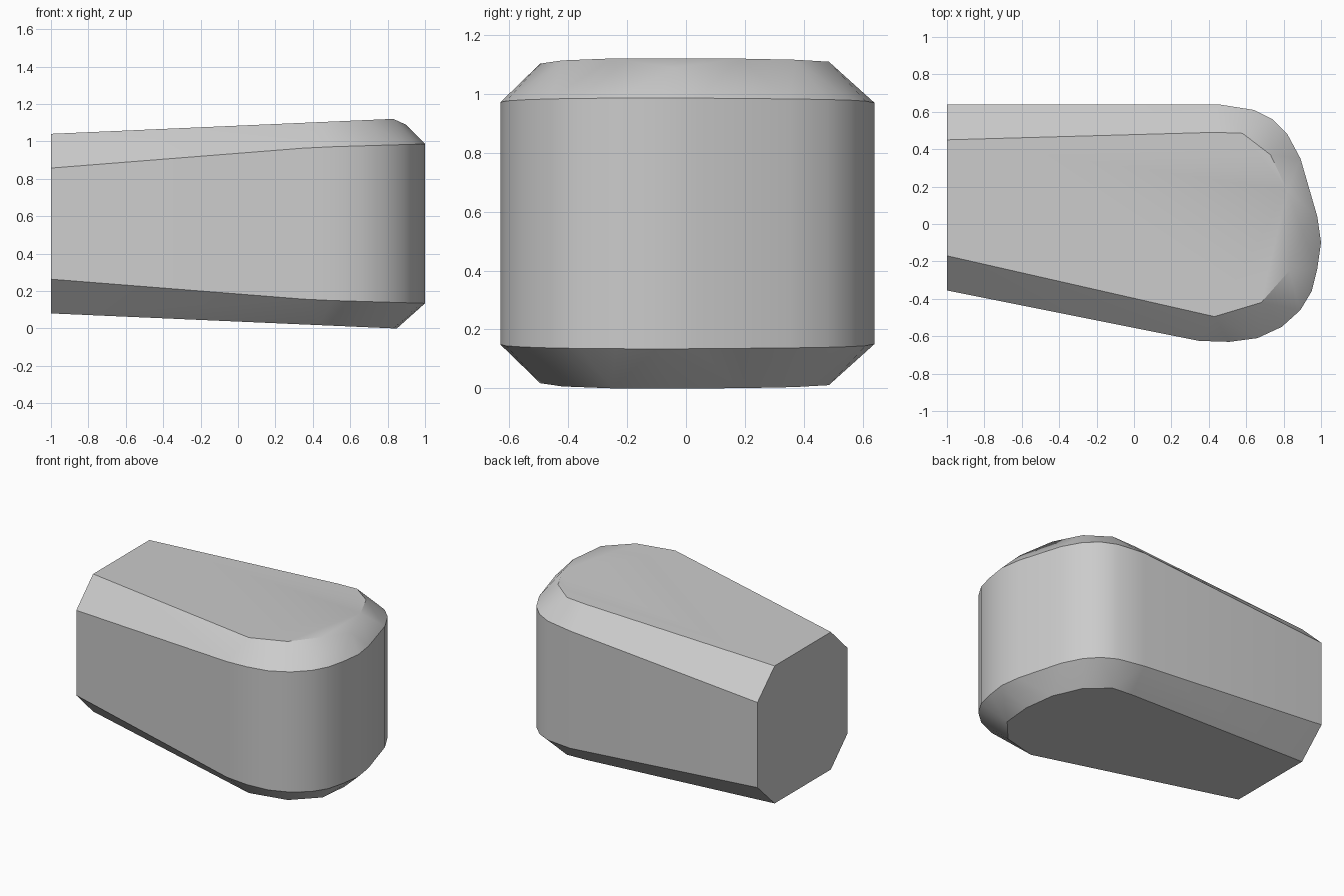
import bpy, bmesh, math

cube = bpy.data.objects.get("Cube")
if cube:
    bpy.data.objects.remove(cube, do_unlink=True)

MID = 0.56  # height of the horizontal symmetry plane

# Plan outline of the upright walls
wall = [(-1, 0.64), (0.45, 0.64), (0.64, 0.61), (0.74, 0.56), (0.82, 0.48),
        (0.89, 0.35), (0.98, 0.04), (1, -0.1), (0.98, -0.24), (0.95, -0.36),
        (0.89, -0.46), (0.79, -0.55), (0.66, -0.61), (0.51, -0.63),
        (0.35, -0.625), (-1, -0.355)]
# Plan outline of the flat top and bottom, inside the chamfer
cap = [(-1, 0.45), (0.43, 0.49), (0.58, 0.485), (0.73, 0.37), (0.82, 0.18),
       (0.83, -0.25), (0.68, -0.42), (0.43, -0.495), (-1, -0.17)]


def rim_half_height(x):
    if x < 0.4:
        return 0.297 + (x + 1) * 0.079
    return 0.408 + (x - 0.4) * 0.03


def cap_half_height(x):
    return 0.48 + (x + 1) * 0.0437


# Convex body: walls, sloping caps and the chamfer between them
bm = bmesh.new()
for side in (1, -1):
    for x, y in wall:
        bm.verts.new((x, y, MID + side * rim_half_height(x)))
    for x, y in cap:
        bm.verts.new((x, y, MID + side * cap_half_height(x)))
# Lowered tip of the top chamfer, and the full-depth end of the bottom
bm.verts.new((0.9, -0.04, 1.088))
bm.verts.new((0.85, -0.04, 0))
hull = bmesh.ops.convex_hull(bm, input=bm.verts[:])
spare = {g for g in hull["geom_interior"] + hull["geom_unused"]
         if isinstance(g, bmesh.types.BMVert)}
bmesh.ops.delete(bm, geom=list(spare), context="VERTS")
bmesh.ops.dissolve_limit(bm, angle_limit=math.radians(0.6),
                         verts=bm.verts[:], edges=bm.edges[:])
bmesh.ops.recalc_face_normals(bm, faces=bm.faces[:])

mesh = bpy.data.meshes.new("tapered_body")
bm.to_mesh(mesh)
bm.free()
body = bpy.data.objects.new("tapered_body", mesh)
bpy.context.collection.objects.link(body)

# Single plain grey
grey = bpy.data.materials.new("light_grey")
grey.use_nodes = True
colour = (0.6, 0.6, 0.6, 1)
grey.diffuse_color = colour
for node in grey.node_tree.nodes:
    if node.type == "BSDF_PRINCIPLED":
        node.inputs["Base Color"].default_value = colour
mesh.materials.append(grey)

# Smooth round end with sharp chamfer edges
bpy.ops.object.select_all(action="DESELECT")
body.select_set(True)
bpy.context.view_layer.objects.active = body
bpy.ops.object.shade_smooth_by_angle(angle=math.radians(30))
